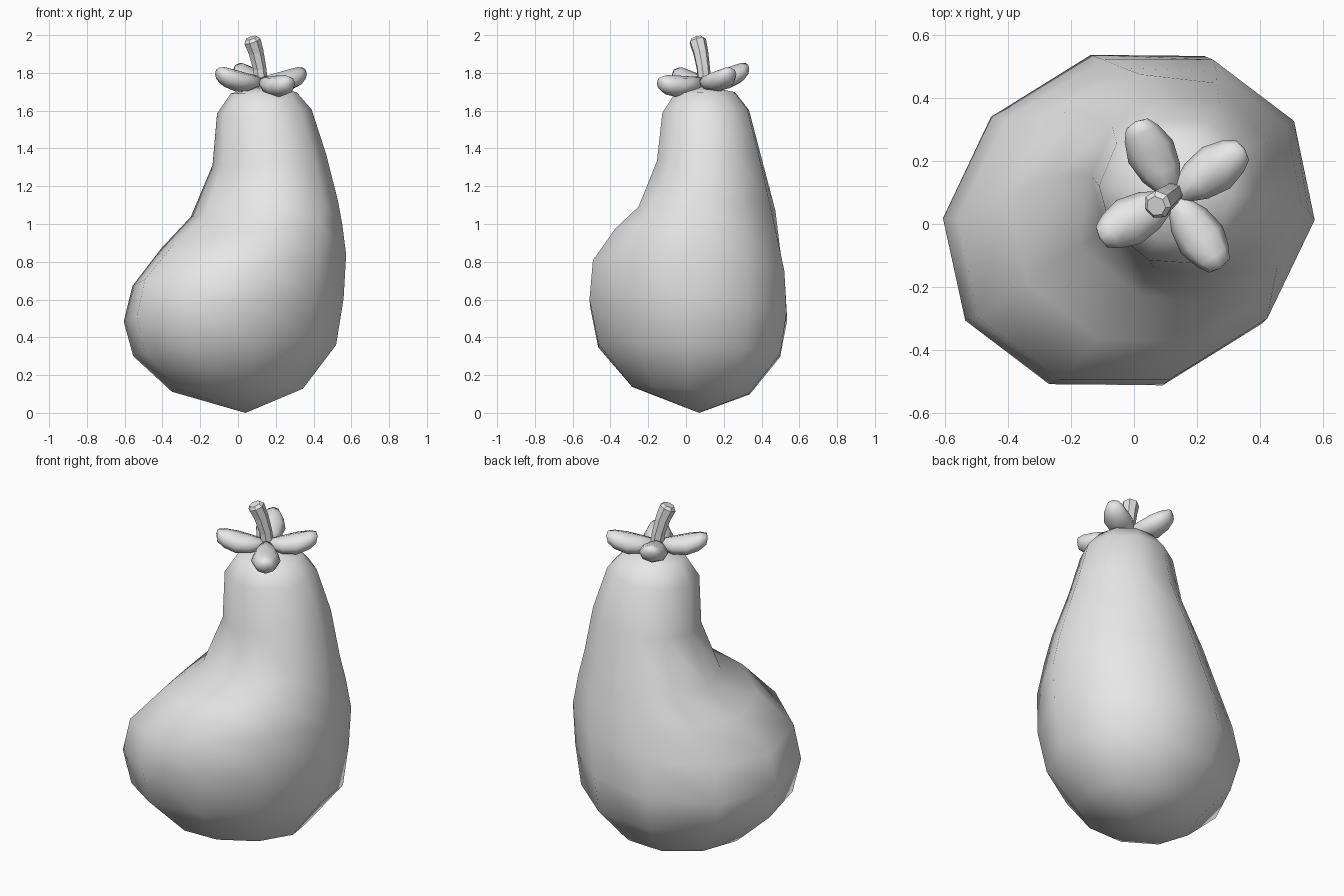
import bpy, bmesh, math
from mathutils import Vector

cube = bpy.data.objects.get("Cube")
if cube:
    bpy.data.objects.remove(cube, do_unlink=True)

grey = bpy.data.materials.new("plain grey")
grey.use_nodes = True
grey.diffuse_color = (0.8, 0.8, 0.8, 1)
grey.node_tree.nodes["Principled BSDF"].inputs["Base Color"].default_value = (0.8, 0.8, 0.8, 1)

UP = Vector((0, 0, 1))
BEND = Vector((1, 1, 0)).normalized()    # direction the fruit leans in
SIDE = Vector((1, -1, 0)).normalized()


def loft(name, rings, sides, smooth=True, start=None, end=None, turn=0):
    """Skin rings of (centre, axis a, axis b); the ends are poles or flat caps."""
    bm = bmesh.new()
    loops = []
    for centre, a, b in rings:
        angles = [math.tau * i / sides + math.radians(turn) for i in range(sides)]
        loops.append([bm.verts.new(centre + a * math.cos(t) + b * math.sin(t)) for t in angles])
    for low, high in zip(loops, loops[1:]):
        for i in range(sides):
            j = (i + 1) % sides
            bm.faces.new((low[i], low[j], high[j], high[i]))
    for loop, pole in ((loops[0], start), (loops[-1], end)):
        if pole is None:
            bm.faces.new(loop)
        else:
            tip = bm.verts.new(pole)
            for i in range(sides):
                bm.faces.new((loop[i], loop[(i + 1) % sides], tip))
    bmesh.ops.recalc_face_normals(bm, faces=bm.faces)
    for face in bm.faces:
        face.smooth = smooth
    mesh = bpy.data.meshes.new(name)
    bm.to_mesh(mesh)
    bm.free()
    mesh.materials.append(grey)
    obj = bpy.data.objects.new(name, mesh)
    bpy.context.collection.objects.link(obj)
    return obj


# Fruit body: belly edge (u, z), back edge (u, z), half width, sideways shift, tilt
profile = [
    (-.34, .13, .37, .11, .32, -.02, .02),
    (-.56, .33, .56, .33, .485, -.025, .04),
    (-.605, .53, .59, .56, .535, -.025, .07),
    (-.57, .72, .60, .79, .515, -.005, .08),
    (-.38, .91, .57, .96, .455, .01, .06),
    (-.18, 1.05, .535, 1.11, .40, .02, .03),
    (-.08, 1.31, .49, 1.37, .30, .03, .01),
    (-.07, 1.58, .415, 1.61, .245, .025, 0),
    (.0, 1.69, .335, 1.70, .17, .025, 0),
]
body = []
for u0, z0, u1, z1, width, shift, tilt in profile:
    belly = BEND * u0 + UP * z0
    back = BEND * u1 + UP * z1
    half = (back - belly) / 2
    skew = SIDE * half.length * .06
    body.append(((belly + back) / 2 + SIDE * shift, half + skew, SIDE * width + UP * tilt))
loft("fruit_body", body, 10, start=Vector((.04, .07, 0)), end=Vector((.13, .1, 1.73)), turn=11)

# Curved stalk, widening to a bevelled cut end
path = [Vector(p) for p in ((.125, .1, 1.7), (.115, .092, 1.82), (.095, .077, 1.91),
                            (.075, .061, 1.97), (.07, .057, 1.985))]
radii = (.036, .036, .041, .046, .032)
stalk = []
for i, point in enumerate(path):
    along = (path[min(i + 1, 4)] - path[max(i - 1, 0)]).normalized()
    a = along.cross(SIDE).normalized()
    stalk.append((point, a * radii[i], along.cross(a) * radii[i]))
loft("stalk", stalk, 7, smooth=False)

# Four plump leaves around the stalk, tips curling up
leaves = {
    "front_right_leaf": (-.11, -.045, 1.785),
    "back_right_leaf": (.005, .325, 1.81),
    "back_left_leaf": (.35, .24, 1.785),
    "front_left_leaf": (.275, -.14, 1.735),
}
root = Vector((.125, .085, 1.745))
sections = ((.08, .034, .03), (.32, .066, .048), (.6, .079, .057), (.84, .06, .052), (.97, .038, .034))
for name, spot in leaves.items():
    tip = Vector(spot)
    span = tip - root
    across = span.cross(UP).normalized()
    rings = []
    for t, wide, thick in sections:
        sag = UP * (-.09 * t * (1 - t) + .012)
        rings.append((root + span * t + sag, across * wide, UP * thick))
    loft(name, rings, 8, start=root, end=tip + UP * .015)
